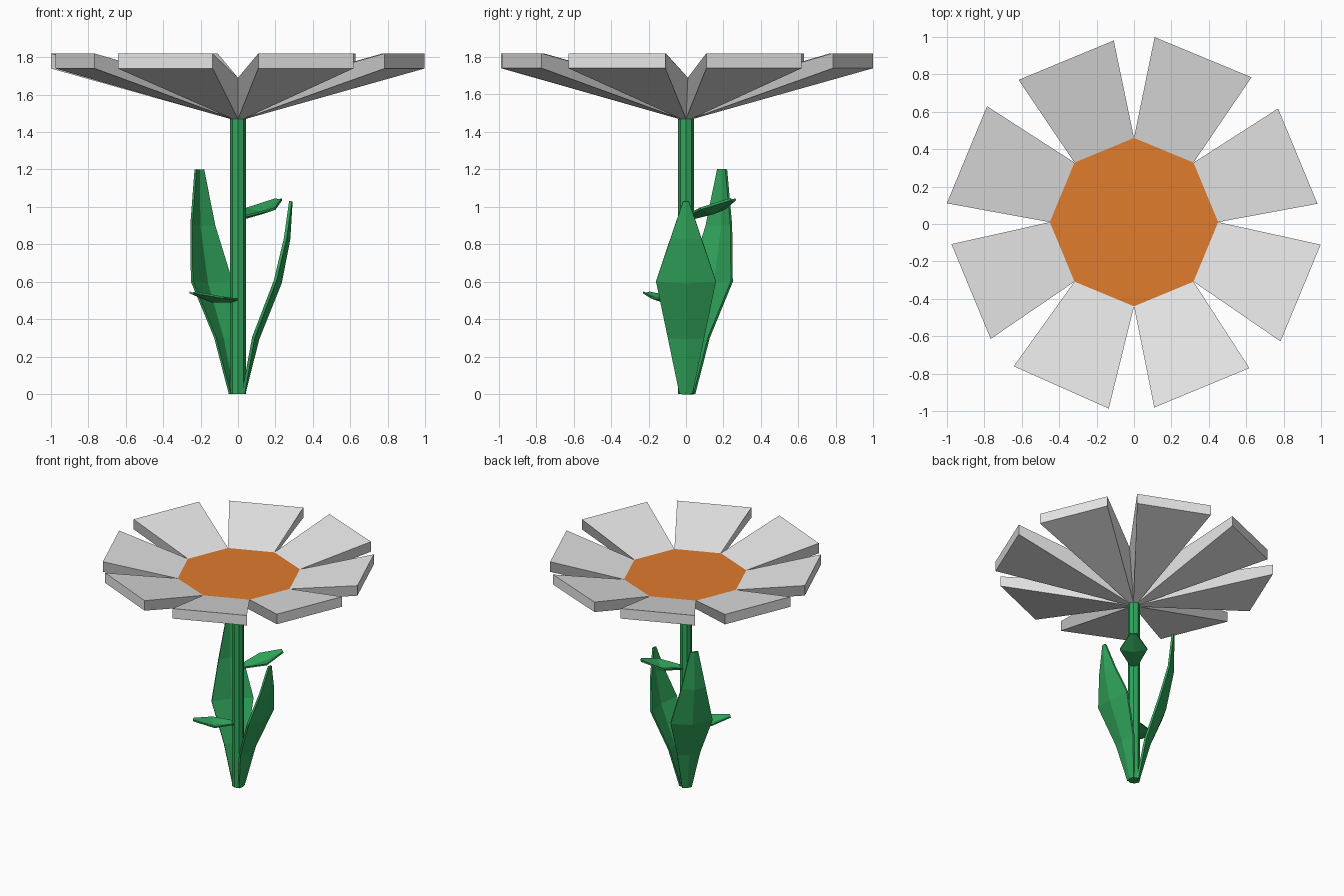
import bpy
from math import sin, cos, radians, hypot
from mathutils import Vector

if "Cube" in bpy.data.objects:
    bpy.data.objects.remove(bpy.data.objects["Cube"], do_unlink=True)


def material(name, rgb):
    m = bpy.data.materials.new(name)
    m.use_nodes = True
    m.diffuse_color = (*rgb, 1)
    m.node_tree.nodes["Principled BSDF"].inputs["Base Color"].default_value = (*rgb, 1)
    return m


GREEN = material("leaf green", (0.03, 0.38, 0.105))
WHITE = material("petal white", (0.8, 0.8, 0.8))
ORANGE = material("centre orange", (0.75, 0.2, 0.027))


def build(name, verts, faces, mat):
    mesh = bpy.data.meshes.new(name)
    mesh.from_pydata(verts, [], faces)
    mesh.materials.append(mat)
    obj = bpy.data.objects.new(name, mesh)
    bpy.context.collection.objects.link(obj)
    return obj


def polar(radius, degrees, z):
    a = radians(degrees)
    return Vector((radius * cos(a), radius * sin(a), z))


def loft(name, rings, mat):
    """Skin equal-sized closed rings and cap both ends."""
    n = len(rings[0])
    faces = [(r * n + i, r * n + (i + 1) % n, (r + 1) * n + (i + 1) % n, (r + 1) * n + i)
             for r in range(len(rings) - 1) for i in range(n)]
    last = (len(rings) - 1) * n
    faces += [tuple(reversed(range(n))), tuple(range(last, last + n))]
    return build(name, [v for ring in rings for v in ring], faces, mat)


def leaf(name, degrees, rows, thick):
    """Folded leaf: rows of (distance from stem, height, half width, keel depth)."""
    rings = []
    for i, (r, z, w, k) in enumerate(rows):
        a, b = rows[max(i - 1, 0)], rows[min(i + 1, len(rows) - 1)]
        dr, dz = b[0] - a[0], b[1] - a[1]
        length = hypot(dr, dz)
        nr, nz = dz / length, -dr / length
        section = ((-w, 0), (0, k), (w, 0), (w, -thick), (0, k - thick), (-w, -thick))
        out, side = polar(1, degrees, 0), polar(1, degrees + 90, 0)
        rings.append([out * (r + nr * d) + side * s + Vector((0, 0, z + nz * d))
                      for s, d in section])
    return loft(name, rings, GREEN)


# Stem
ANGLES = range(0, 360, 45)
STEM_TOP = 1.47
loft("stem", [[polar(0.043, a, z) for a in ANGLES] for z in (0, STEM_TOP)], GREEN)

# Orange flower centre
rim = [polar(0.45, a, 1.69) + Vector((0, 0.01, 0)) for a in ANGLES]
build("flower_centre", rim, [tuple(range(8))], ORANGE)

# Petals: wedges widening from the stem top to a thick outer edge
LENGTHS = (0.987, 1.005, 0.987, 1.007, 0.982, 0.996, 0.987, 1.004)
for i, length in enumerate(LENGTHS):
    mid = ANGLES[i] + 22.5 - (1.5 if i == 5 else 0)
    low, high = mid - 16.2, mid + 16.2
    verts = [rim[i], rim[(i + 1) % 8],
             polar(length, high, 1.82), polar(length, low, 1.82),
             polar(0.04, ANGLES[i], STEM_TOP), polar(0.04, ANGLES[i] + 45, STEM_TOP),
             polar(length, high, 1.74), polar(length, low, 1.74)]
    faces = [(0, 3, 2, 1), (4, 5, 6, 7), (3, 7, 6, 2), (0, 4, 7, 3), (1, 2, 6, 5)]
    petal = build(f"petal_{i + 1}", verts, [tuple(reversed(f)) for f in faces], WHITE)
    petal.data.flip_normals()
    petal.data.flip_normals()

# Tall leaves growing from the base
leaf("left_tall_leaf", 0,
     [(0.035, 0, 0.035, 0.005), (0.09, 0.3, 0.097, 0.025), (0.205, 0.6, 0.16, 0.03),
      (0.26, 0.83, 0.083, 0.02), (0.288, 1.03, 0.015, 0.004)], 0.015)
leaf("back_tall_leaf", 137,
     [(0.035, 0, 0.035, 0.005), (0.095, 0.3, 0.085, 0.025), (0.2, 0.6, 0.155, 0.035),
      (0.265, 0.9, 0.09, 0.025), (0.29, 1.2, 0.03, 0.004)], 0.015)

# Small leaves growing from the stem
leaf("upper_small_leaf", 49,
     [(0.03, 0.945, 0.03, 0.015), (0.19, 0.985, 0.1, 0.025), (0.335, 1.035, 0.022, 0.006)], 0.012)
leaf("lower_small_leaf", 221,
     [(0.03, 0.5, 0.03, 0.01), (0.18, 0.51, 0.09, 0.022), (0.325, 0.538, 0.022, 0.006)], 0.01)
